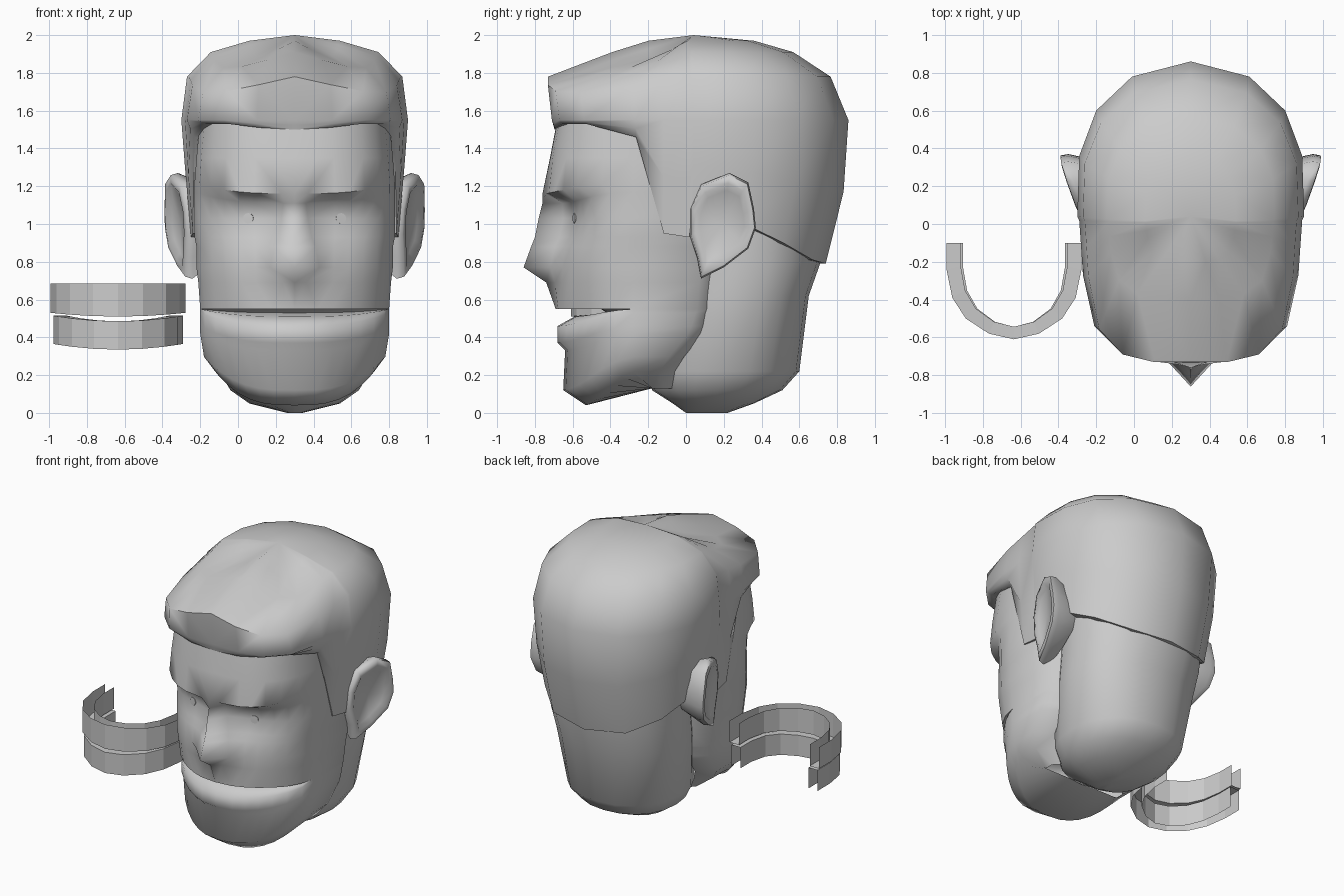
import bpy, bmesh
from math import cos, sin, pi, copysign, radians
from mathutils import Vector

default = bpy.data.objects.get("Cube")
if default:
    bpy.data.objects.remove(default, do_unlink=True)

HEAD_X = 0.3
TEETH_X = -0.635

clay = bpy.data.materials.new("clay grey")
clay.use_nodes = True
clay.diffuse_color = (0.6, 0.6, 0.6, 1)
clay.node_tree.nodes["Principled BSDF"].inputs["Base Color"].default_value = clay.diffuse_color


def loft(name, rows, centre_x, closed=False, cap=None, tip=None, mirror=True, angle=50):
    """Skin rows of points, optionally fan the ends, then mirror across centre_x."""
    bm = bmesh.new()
    grid = [[bm.verts.new(p) for p in row] for row in rows]
    count = len(rows[0])
    steps = range(count if closed else count - 1)
    for low, high in zip(grid, grid[1:]):
        for i in steps:
            j = (i + 1) % count
            bm.faces.new((low[i], low[j], high[j], high[i]))
    for end, row in ((cap, grid[0]), (tip, grid[-1])):
        if end is not None:
            pole = bm.verts.new(end)
            for i in steps:
                bm.faces.new((row[i], row[(i + 1) % count], pole))
    bmesh.ops.remove_doubles(bm, verts=bm.verts, dist=0.0005)
    bmesh.ops.recalc_face_normals(bm, faces=bm.faces)
    # turn an open shell outwards
    middle = sum((v.co for v in bm.verts), Vector()) / len(bm.verts)
    if mirror and not closed:
        middle.x = 0
    facing = sum(f.normal.dot(f.calc_center_median() - middle) * f.calc_area() for f in bm.faces)
    if facing < 0:
        bmesh.ops.reverse_faces(bm, faces=bm.faces)
    mesh = bpy.data.meshes.new(name)
    bm.to_mesh(mesh)
    bm.free()
    mesh.materials.append(clay)
    obj = bpy.data.objects.new(name, mesh)
    obj.location.x = centre_x
    bpy.context.collection.objects.link(obj)
    if angle:
        bpy.ops.object.select_all(action="DESELECT")
        obj.select_set(True)
        bpy.context.view_layer.objects.active = obj
        bpy.ops.object.shade_smooth_by_angle(angle=radians(angle))
    if mirror:
        mod = obj.modifiers.new("Mirror", "MIRROR")
        mod.merge_threshold = 0.001
    return obj


# Face: height, rise to the side, half width, front, back, nose length, nose half width
jaw_levels = [
    (13, 0, 30, -18, -12, 0, 0),
    (4, 30, 42, -53, -14, 0, 0),
    (12, 20, 48, -65, -9, 0, 0),
    (33, 9, 50, -64, 1, 0, 0),
]
# the lips meet at the corners, where the three inner rows join
mouth_levels = [
    (37, 9, 50, -68, 3, 0, 0),
    (46, 7, 50, -68, 5, 0, 0),
    (51, 4, 50, -59, 6, 0, 0),
    (53, 2, 50, -42, 6, 0, 0),
    (55, 0, 50, -45, 6, 0, 0),
    (55, 0, 50, -69, 6, 0, 0),
]
upper_levels = [
    (69, 0, 51, -69, 7, 5, 6),
    (77, 0, 52, -68, 8, 18, 13),
    (88, 0, 52, -66, 9, 16, 11),
    (93, 0, 53, -63, 9, 17, 9),
    (103, 0, 53, -61, 10, 17, 7),
    (111, 5, 53, -62, 10, 14, 6),
    (116, 5, 53, -74, 10, 2, 7),
    (135, 0, 52, -72, 10, 0, 0),
    (156, 0, 50, -68, 10, 0, 0),
]
# how far across and how far back each column of the face sits
face_columns = [(0, 0), (.24, .02), (.4, .08), (.55, .17), (.7, .3), (.84, .47), (.95, .72), (1, 1)]


def face_row(level):
    z, rise, w, front, back, nose, nose_w = (v / 100 for v in level)
    side = max(-0.28, front)
    # the brow is squarer in plan than the jaw
    squareness = min(1.35, max(0.85, 0.85 + 0.8 * (z - 0.5)))
    row = []
    for i, (across, depth) in enumerate(face_columns):
        x, y = w * across, front + (side - front) * depth ** squareness
        if i == 0:
            y -= nose
        elif i == 1 and nose_w:
            x, y = nose_w, y - nose * 0.25
        row.append((x, y, z + rise * (x / 0.5) ** 3))
    # behind the jaw the skin turns in to meet the neck
    end_z = row[-1][2]
    return row + [(w, back, end_z), (w * 0.76, back + 0.08, end_z)]


loft("face", [face_row(v) for v in jaw_levels + mouth_levels + upper_levels], HEAD_X, angle=62)


# Neck: height, half width, front, back
neck_levels = [
    (0, 4, 0, 22),
    (5, 24, -7, 36),
    (12, 34, -18, 51),
    (22, 40, -20, 60),
    (62, 46, -12, 65),
    (79, 47, -10, 71),
    (105, 48, -10, 72),
]


def neck_ring(level, sides=20):
    z, w, front, back = (v / 100 for v in level)
    ring = []
    for k in range(sides):
        c, s = cos(2 * pi * k / sides), sin(2 * pi * k / sides)
        x = w * copysign(abs(c) ** 0.9, c)
        y = (front + back) / 2 + (back - front) / 2 * copysign(abs(s) ** 0.9, s)
        ring.append((x, y, z))
    return ring


loft("neck", [neck_ring(v) for v in neck_levels], HEAD_X,
     closed=True, cap=(0, 0.11, 0), mirror=False)


# Hair: plan outline from the fringe to the nape with the height of its lower edge
hair_outline = [
    (0, -71, 150), (20, -71, 151), (38, -67, 153), (51, -54, 153), (57, -27, 146),
    (58, -12, 95), (59, 2, 93), (60, 4, 108), (59, 36, 100), (50, 60, 90),
    (31, 78, 81), (0, 86, 79),
]


def hair_row(height, side, front, back):
    row = []
    for x, y, edge in hair_outline:
        # height runs from 0 at the lower edge to 1 at the widest level
        if height <= 1:
            z = edge + (155 - edge) * height
        else:
            # the front corners of the crown droop
            z = height - 0.003 * max(0, -x * y)
        row.append((x * side / 100, y * (front if y < 0 else back) / 100, z / 100))
    return row


hair_rows = [hair_row(*v) for v in (
    (0, .76, .88, .76), (0, .93, .98, .86), (.5, .97, .99, .97), (1, 1, 1, 1),
    (178, .95, 1.03, .89), (191, .74, .55, .66), (197, .4, .28, .42))]
loft("hair", hair_rows, HEAD_X, tip=(0, 0.04, 2), angle=65)


# Ears: outline seen from the side, pushed through rim and hollow
ear_outline = [
    (8, 71), (6, 82), (2, 94), (2, 108), (8, 121), (23, 127), (33, 122),
    (36, 108), (37, 98), (33, 87), (20, 77),
]
EAR_Y, EAR_Z = 0.19, 1.0


def ear_ring(scale, lift, lean):
    ring = []
    for a, b in ear_outline:
        y, z = EAR_Y + (a / 100 - EAR_Y) * scale, EAR_Z + (b / 100 - EAR_Z) * scale
        ring.append((lift + lean * y + 0.05 * (z - EAR_Z), y, z))
    return ring


ear_rings = [ear_ring(*v) for v in (
    (.8, .48, 0), (1, .53, .32), (.96, .565, .34), (.8, .57, .34), (.66, .555, .3))]
loft("ears", ear_rings, HEAD_X, closed=True, tip=(.603, EAR_Y, EAR_Z), angle=70)


# Pupils: thin discs sunk into the eyes
for side, label in ((1, "left"), (-1, "right")):
    bpy.ops.mesh.primitive_cylinder_add(
        vertices=12, radius=0.028, depth=0.008,
        location=(HEAD_X + side * 0.245, -0.59, 1.03),
        rotation=(pi / 2, 0, side * 0.25))
    pupil = bpy.context.object
    pupil.name = label + "_pupil"
    pupil.data.materials.append(clay)


# Teeth: faceted arches, open at the root
arch = [(0, -61), (13, -58), (25, -50), (32, -39), (35, -24), (35, -10)]


def teeth(name, root, bite, size, root_sag, bite_sag):
    def edge(z, sag, inner):
        points = []
        for a, b in arch:
            x, y = a / 100 * size, b / 100
            drop = sag * (1 - (a / 35) ** 2)
            if inner:
                x, y = x * 0.79, -0.1 + (y + 0.1) * 0.87
            points.append((x, y, z - drop))
        return points
    rows = [edge(root, root_sag, False), edge(bite, bite_sag, False),
            edge(bite, bite_sag, True), edge(root, root_sag, True)]
    loft(name, rows, TEETH_X, angle=0)


teeth("upper_teeth", 0.685, 0.53, 1.02, 0, 0.02)
teeth("lower_teeth", 0.365, 0.515, 0.98, 0.03, 0.03)
